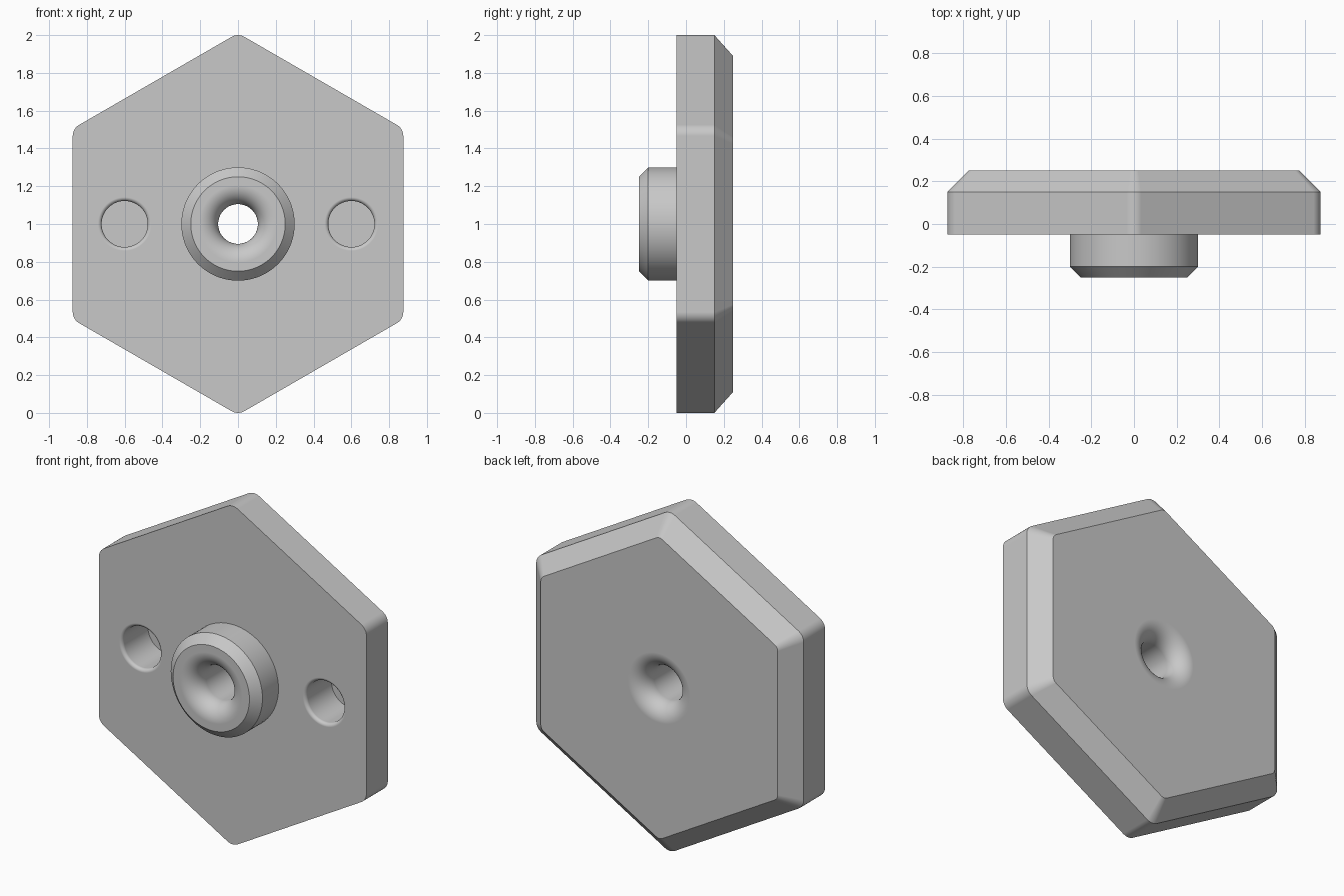
import bpy, bmesh
from math import sin, cos, pi, radians, sqrt

cube = bpy.data.objects.get("Cube")
if cube:
    bpy.data.objects.remove(cube, do_unlink=True)

CENTRE_Z = 1.0
FRONT, SHOULDER, BACK = -0.05, 0.15, 0.25   # plate depths along y
BOSS_FRONT = -0.25

grey = bpy.data.materials.new("light_grey")
grey.use_nodes = True
grey.diffuse_color = (0.58, 0.58, 0.58, 1)
grey.node_tree.nodes["Principled BSDF"].inputs["Base Color"].default_value = grey.diffuse_color


def loft(name, rings):
    """Skin a stack of equal-length closed rings and cap both ends."""
    bm = bmesh.new()
    loops = [[bm.verts.new(p) for p in ring] for ring in rings]
    n = len(loops[0])
    for a, b in zip(loops, loops[1:]):
        for i in range(n):
            j = (i + 1) % n
            bm.faces.new((a[i], a[j], b[j], b[i]))
    bm.faces.new(loops[0])
    bm.faces.new(loops[-1])
    bmesh.ops.recalc_face_normals(bm, faces=bm.faces)
    mesh = bpy.data.meshes.new(name)
    bm.to_mesh(mesh)
    bm.free()
    mesh.materials.append(grey)
    obj = bpy.data.objects.new(name, mesh)
    bpy.context.collection.objects.link(obj)
    return obj


def hexagon(apothem, corner, y, steps=6):
    """Point-up hexagon with rounded corners."""
    reach = (apothem - corner) * 2 / sqrt(3)
    ring = []
    for k in range(6):
        mid = pi / 2 + k * pi / 3
        for s in range(steps + 1):
            a = mid + (s / steps - 0.5) * pi / 3
            ring.append((reach * cos(mid) + corner * cos(a), y,
                         CENTRE_Z + reach * sin(mid) + corner * sin(a)))
    return ring


def lathe(name, profile, x=0, sides=72):
    """Revolve (radius, y) points about an axis along y."""
    turns = [2 * pi * i / sides for i in range(sides)]
    return loft(name, [[(x + r * cos(a), y, CENTRE_Z + r * sin(a)) for a in turns]
                       for r, y in profile])


def flare(radius, fillet, face_y, inward, steps=10):
    """Rounded mouth of a hole, from the face down to the bore."""
    arc = [pi / 2 * i / steps for i in range(steps + 1)]
    return [(radius + fillet * (1 - sin(a)), face_y + inward * fillet * (1 - cos(a)))
            for a in arc]


def combine(target, tool, operation):
    """Apply a boolean and discard the tool."""
    tool.hide_render = True
    mod = target.modifiers.new("cut", "BOOLEAN")
    mod.operation, mod.object, mod.solver = operation, tool, "EXACT"
    bpy.context.view_layer.objects.active = target
    bpy.ops.object.modifier_apply(modifier=mod.name)
    bpy.data.objects.remove(tool, do_unlink=True)


# Hexagonal plate, chamfered at the back
plate = loft("hex_plate", [hexagon(0.875, 0.067, FRONT),
                           hexagon(0.875, 0.067, SHOULDER),
                           hexagon(0.775, 0.04, BACK)])

# Round boss on the front with a chamfered rim
boss = lathe("boss", [(0.25, BOSS_FRONT), (0.30, BOSS_FRONT + 0.05), (0.30, 0.05)])
combine(plate, boss, "UNION")

# Central through bore, flared at both ends
front_mouth = flare(0.105, 0.1, BOSS_FRONT, 1)
back_mouth = flare(0.105, 0.1, BACK, -1)[::-1]
bore = lathe("bore_cutter", [(front_mouth[0][0], BOSS_FRONT - 0.1)] + front_mouth
             + back_mouth + [(back_mouth[-1][0], BACK + 0.1)])
combine(plate, bore, "DIFFERENCE")

# Blind pin holes on either side of the boss
for side in (-1, 1):
    mouth = flare(0.122, 0.02, FRONT, 1, steps=5)
    pin = lathe("pin_hole_cutter", [(mouth[0][0], FRONT - 0.1)] + mouth
                + [(0.122, FRONT + 0.24)], x=side * 0.6)
    combine(plate, pin, "DIFFERENCE")

# Smooth the rounded surfaces and keep flat faces flat
bpy.ops.object.select_all(action="DESELECT")
plate.select_set(True)
bpy.context.view_layer.objects.active = plate
bpy.ops.object.shade_smooth_by_angle(angle=radians(30))
weighted = plate.modifiers.new("even_normals", "WEIGHTED_NORMAL")
weighted.keep_sharp = True
